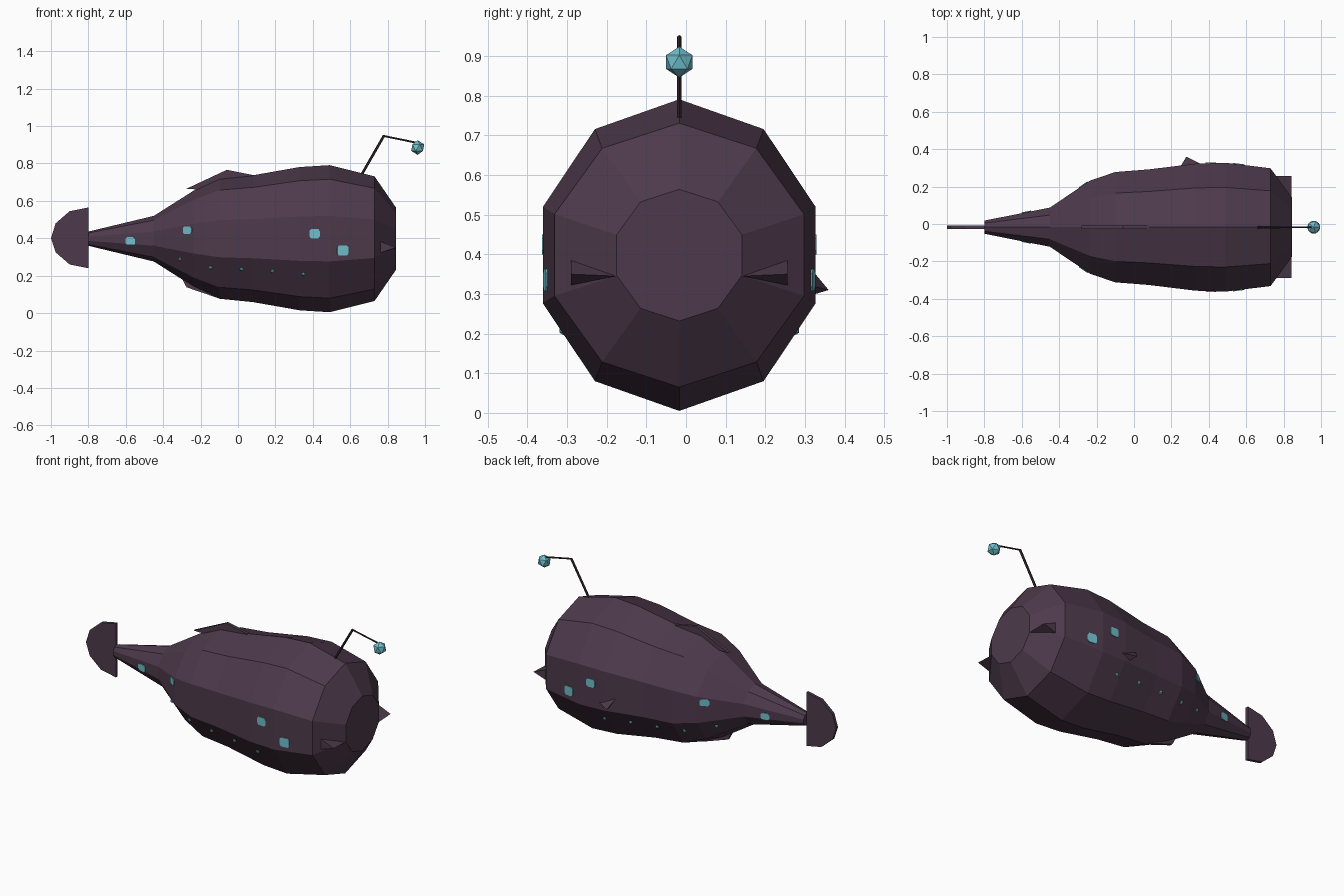
import bpy, bmesh, math
from mathutils import Vector
from mathutils.bvhtree import BVHTree

old = bpy.data.objects.get("Cube")
if old:
    bpy.data.objects.remove(old, do_unlink=True)

MID = -0.017  # y of the body's plane of symmetry


def material(name, rgb):
    m = bpy.data.materials.new(name)
    m.use_nodes = True
    m.diffuse_color = (*rgb, 1)
    m.node_tree.nodes["Principled BSDF"].inputs["Base Color"].default_value = (*rgb, 1)
    return m


skin = material("dusky purple", (0.075, 0.042, 0.072))
stalk = material("dark purple", (0.04, 0.024, 0.036))
glow = material("glowing teal", (0.16, 0.52, 0.60))


def finish(name, bm, mat):
    bmesh.ops.recalc_face_normals(bm, faces=bm.faces)
    mesh = bpy.data.meshes.new(name)
    bm.to_mesh(mesh)
    bm.free()
    mesh.materials.append(mat)
    ob = bpy.data.objects.new(name, mesh)
    bpy.context.collection.objects.link(ob)
    return ob


def fin_plate(name, outline, thick=0.018):
    """Thin upright fin from an x-z outline."""
    bm = bmesh.new()
    face = bm.faces.new([bm.verts.new((x, MID - thick / 2, z)) for x, z in outline])
    ext = bmesh.ops.extrude_face_region(bm, geom=[face])["geom"]
    bmesh.ops.translate(bm, vec=(0, thick, 0),
                        verts=[v for v in ext if isinstance(v, bmesh.types.BMVert)])
    return finish(name, bm, skin)


def spike(name, points):
    """Four-cornered spike."""
    bm = bmesh.new()
    bmesh.ops.convex_hull(bm, input=[bm.verts.new(p) for p in points])
    return finish(name, bm, skin)


def ball(name, centre, radius):
    bm = bmesh.new()
    bmesh.ops.create_icosphere(bm, subdivisions=1, radius=radius)
    bmesh.ops.translate(bm, vec=centre, verts=bm.verts)
    return finish(name, bm, glow)


def rod(name, a, b, radius):
    a, b = Vector(a), Vector(b)
    bm = bmesh.new()
    bmesh.ops.create_cone(bm, cap_ends=True, segments=6, radius1=radius,
                          radius2=radius, depth=(b - a).length)
    turn = (b - a).to_track_quat("Z", "Y").to_matrix()
    bmesh.ops.rotate(bm, matrix=turn, verts=bm.verts)
    bmesh.ops.translate(bm, vec=(a + b) / 2, verts=bm.verts)
    return finish(name, bm, stalk)


# Body: ten-sided rings lofted from tail to snout (x, y radius, z radius)
RINGS = [(-0.8, 0.037, 0.038), (-0.45, 0.11, 0.122), (-0.235, 0.262, 0.258),
         (-0.1, 0.31, 0.321), (0.08, 0.325, 0.339), (0.33, 0.357, 0.383),
         (0.49, 0.362, 0.393), (0.73, 0.331, 0.333), (0.845, 0.166, 0.166)]
bm = bmesh.new()
loops = []
for x, ry, rz in RINGS:
    angles = [math.tau * i / 10 for i in range(10)]
    loops.append([bm.verts.new((x, MID + ry * math.sin(a), 0.398 + rz * math.cos(a)))
                  for a in angles])
for low, high in zip(loops, loops[1:]):
    for i in range(10):
        j = (i + 1) % 10
        bm.faces.new((low[i], low[j], high[j], high[i]))
bm.faces.new(loops[0])
bm.faces.new(loops[-1])
bmesh.ops.recalc_face_normals(bm, faces=bm.faces)
surface = BVHTree.FromBMesh(bm)
finish("body", bm, skin)

# Fins
fin_plate("tail_fin", [(-0.8, 0.565), (-0.9, 0.545), (-0.975, 0.48), (-1, 0.4),
                       (-0.975, 0.325), (-0.9, 0.26), (-0.8, 0.24)])
fin_plate("dorsal_fin", [(-0.28, 0.663), (-0.06, 0.766), (0.08, 0.738),
                         (0.08, 0.68), (-0.1, 0.66)])
fin_plate("belly_fin", [(-0.31, 0.205), (-0.275, 0.138), (-0.1, 0.078), (-0.1, 0.13)])
spike("side_fin", [(0.36, 0.32, 0.32), (0.25, 0.31, 0.37),
                   (0.28, 0.36, 0.31), (0.3, 0.31, 0.295)])

# Spikes at the mouth corners, glowing patches and spots on both sides
PATCHES = [(0.41, 0.425, 0.055, 0.05), (0.56, 0.335, 0.06, 0.055),
           (-0.27, 0.443, 0.055, 0.04), (-0.575, 0.385, 0.052, 0.042)]
SPOTS = [(-0.31, 0.29), (-0.145, 0.245), (0.02, 0.235), (0.185, 0.225), (0.35, 0.208)]
for side, label in ((-1, "front"), (1, "back")):
    spike("mouth_spike_" + label,
          [(0.76, MID + side * 0.273, 0.322), (0.76, MID + side * 0.273, 0.385),
           (0.843, MID + side * 0.273, 0.35), (0.843, MID + side * 0.157, 0.345)])

    def on_skin(x, z):
        return surface.ray_cast(Vector((x, side, z)), Vector((0, -side, 0)))[:2]

    for n, (x, z, w, h) in enumerate(PATCHES):
        spot, normal = on_skin(x, z)
        along = Vector((1, 0, 0))
        along = (along - normal * along.dot(normal)).normalized()
        up = normal.cross(along)
        # Chamfered rectangle lying on the skin
        corners = [(1, .6), (.7, 1), (-.7, 1), (-1, .6),
                   (-1, -.6), (-.7, -1), (.7, -1), (1, -.6)]
        bm = bmesh.new()
        pts = [spot + along * (a * w / 2) + up * (b * h / 2) for a, b in corners]
        bmesh.ops.convex_hull(bm, input=[bm.verts.new(p + normal * d)
                                         for p in pts for d in (-0.003, 0.004)])
        finish("glow_patch_%s_%d" % (label, n), bm, glow)
    for n, (x, z) in enumerate(SPOTS):
        ball("glow_spot_%s_%d" % (label, n), on_skin(x, z)[0], 0.012)

# Lure
rod("lure_stalk_lower", (0.655, MID, 0.73), (0.78, MID, 0.948), 0.007)
rod("lure_stalk_upper", (0.775, MID, 0.948), (0.96, MID, 0.91), 0.005)
ball("lure_bulb", (0.961, MID, 0.885), 0.039)
